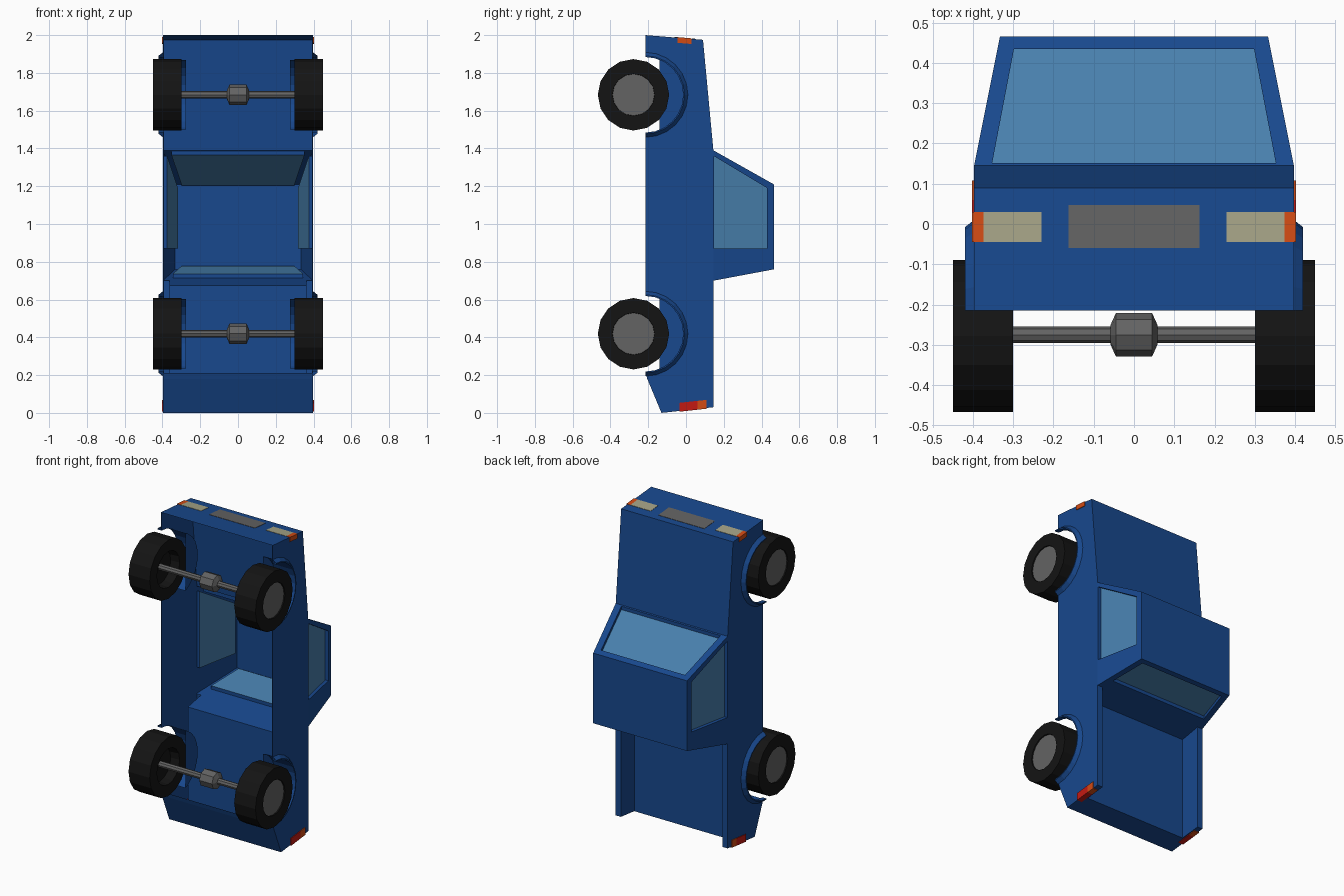
import bpy, bmesh
from math import sin, cos, pi
from mathutils import Vector

if "Cube" in bpy.data.objects:
    bpy.data.objects.remove(bpy.data.objects["Cube"])


def material(name, r, g, b):
    m = bpy.data.materials.new(name)
    m.diffuse_color = (r, g, b, 1)
    m.use_nodes = True
    m.node_tree.nodes["Principled BSDF"].inputs["Base Color"].default_value = m.diffuse_color
    return m


BLUE = material("blue_paint", 0.009, 0.065, 0.27)
GLASS = material("glass", 0.065, 0.215, 0.42)
BLACK = material("rubber", 0.007, 0.007, 0.007)
GREY = material("dark_metal", 0.125, 0.125, 0.125)
CREAM = material("headlight_lens", 0.38, 0.37, 0.24)
ORANGE = material("orange_lens", 0.65, 0.07, 0.007)
RED = material("red_lens", 0.55, 0.01, 0.006)

W, BED = 0.397, 0.36           # half widths of the body and the bed
FLOOR, SILL, ROOF = 0.01, 0.145, 0.465
REAR, FRONT = 0.419, 1.684     # axle positions along z


def make(name, bm, mat, mirror=False):
    me = bpy.data.meshes.new(name)
    bm.to_mesh(me)
    bm.free()
    ob = bpy.data.objects.new(name, me)
    bpy.context.collection.objects.link(ob)
    me.materials.append(mat)
    if mirror:
        ob.modifiers.new("mirror", 'MIRROR').use_mirror_merge = False
    return ob


def prism(name, pts, x0, x1, mat, mirror=False):
    """Closed (y, z) outline extruded from x0 to x1."""
    bm = bmesh.new()
    face = bm.faces.new([bm.verts.new((x0, y, z)) for y, z in pts])
    new = bmesh.ops.extrude_face_region(bm, geom=[face])["geom"]
    bmesh.ops.translate(bm, vec=(x1 - x0, 0, 0),
                        verts=[v for v in new if isinstance(v, bmesh.types.BMVert)])
    bmesh.ops.recalc_face_normals(bm, faces=bm.faces)
    return make(name, bm, mat, mirror)


def ribbon(name, path, x0, x1, mat, mirror=False):
    """Open (y, z) path swept from x0 to x1."""
    bm = bmesh.new()
    rows = [[bm.verts.new((x, y, z)) for x in (x0, x1)] for y, z in path]
    for a, b in zip(rows, rows[1:]):
        bm.faces.new((a[0], a[1], b[1], b[0]))
    return make(name, bm, mat, mirror)


def lathe(name, profile, cy, cz, segs, mat, mirror=False, half=False, cut=None):
    """(x, radius) profile turned about an x-parallel axis; half = upper arch only."""
    bm = bmesh.new()
    rows = []
    for i in range(segs + 1):
        a = (pi if half else 2 * pi) * i / segs
        rows.append([bm.verts.new((x, cy + r * sin(a), cz - r * cos(a))) for x, r in profile])
    for a, b in zip(rows, rows[1:]):
        for j in range(len(profile) - 1):
            bm.faces.new((a[j], a[j + 1], b[j + 1], b[j]))
    bmesh.ops.remove_doubles(bm, verts=bm.verts, dist=1e-5)
    if cut is not None:
        bmesh.ops.bisect_plane(bm, geom=bm.verts[:] + bm.edges[:] + bm.faces[:],
                               plane_co=(0, cut, 0), plane_no=(0, -1, 0), clear_outer=True)
    bmesh.ops.recalc_face_normals(bm, faces=bm.faces)
    return make(name, bm, mat, mirror)


# Body sides with wheel arches cut into the lower edge
def arch(cz):
    return [(-0.215 + 0.2 * sin(pi * i / 12), cz - 0.2 * cos(pi * i / 12)) for i in range(13)]


outline = [(-0.215, 2.0), (0.09, 1.975), (SILL, 1.39), (SILL, 0.03), (-0.13, 0), (-0.205, 0.18)]
prism("body_side", outline + arch(REAR) + arch(FRONT), W - 0.004, W, BLUE, True)

# Nose and hood, then the hollow bed with its rails and the tail, as open panels
ribbon("nose_and_hood", outline[:3], -W, W, BLUE)
ribbon("bed_tub", [(SILL, 0.70), (FLOOR, 0.675), (FLOOR, 0.015)], -BED, BED, BLUE)
prism("bed_wall", [(FLOOR, 0.015), (SILL, 0.03), (SILL, 0.70), (FLOOR, 0.675)],
      BED, BED + 0.003, BLUE, True)
ribbon("bed_rail", [(SILL, 0.70), (SILL, 0.03), (FLOOR, 0.015)], BED, W, BLUE, True)
ribbon("tail", [(FLOOR, 0.015), (-0.13, 0), (-0.205, 0.18), (-0.215, 0.21)], -W, W, BLUE)


# Cab: four framed walls and a roof; each pane is set back straight along one axis
def cab_x(y):
    return W - 0.064 * (y - SILL) / (ROOF - SILL)


def screen(y, x, z0, z1):
    return Vector((x, y, z0 + (z1 - z0) * (y - SILL) / (ROOF - SILL)))


def screen_quad(z0, z1, low, high, xl, xh):
    return [screen(low, -xl, z0, z1), screen(low, xl, z0, z1),
            screen(high, xh, z0, z1), screen(high, -xh, z0, z1)]


def side_quad(s, pts):
    return [Vector((s * cab_x(y), y, z)) for y, z in pts]


side_out = [(SILL, 0.70), (SILL, 1.39), (ROOF, 1.21), (ROOF, 0.76)]
side_in = [(0.147, 0.87), (0.147, 1.36), (0.43, 1.19), (0.43, 0.87)]
top_x = cab_x(ROOF)
INSET = 0.022
walls = {
    "windshield": (screen_quad(1.39, 1.21, SILL, ROOF, W, top_x),
                   screen_quad(1.39, 1.21, 0.152, 0.435, 0.352, 0.298), (0, 0, -INSET)),
    "rear_window": (screen_quad(0.70, 0.76, SILL, ROOF, W, top_x),
                    screen_quad(0.70, 0.76, 0.22, 0.435, 0.345, 0.30), (0, 0, INSET)),
    "right_window": (side_quad(1, side_out), side_quad(1, side_in), (-INSET, 0, 0)),
    "left_window": (side_quad(-1, side_out), side_quad(-1, side_in), (INSET, 0, 0)),
}
cab = bmesh.new()
for name, (outer, inner, shift) in walls.items():
    back = [p + Vector(shift) for p in inner]
    for i in range(4):
        j = (i + 1) % 4
        cab.faces.new([cab.verts.new(p) for p in (outer[i], outer[j], inner[j], inner[i])])
        cab.faces.new([cab.verts.new(p) for p in (inner[i], inner[j], back[j], back[i])])
    pane = bmesh.new()
    pane.faces.new([pane.verts.new(p) for p in back])
    pane.normal_update()
    if next(iter(pane.faces)).normal.dot(Vector(shift)) > 0:
        bmesh.ops.reverse_faces(pane, faces=pane.faces)
    make(name, pane, GLASS)
roof = cab.faces.new([cab.verts.new((x, ROOF, z)) for x, z in
                      ((-top_x, 0.76), (-top_x, 1.21), (top_x, 1.21), (top_x, 0.76))])
bmesh.ops.remove_doubles(cab, verts=cab.verts, dist=1e-5)
bmesh.ops.recalc_face_normals(cab, faces=cab.faces)
if roof.normal.y < 0:
    bmesh.ops.reverse_faces(cab, faces=cab.faces)
make("cab", cab, BLUE)

# Wheels, axles, wheel wells and arch flares
for end, cz in (("rear", REAR), ("front", FRONT)):
    lathe(end + "_tire", [(0.36, 0.11), (0.30, 0.115), (0.30, 0.189), (0.45, 0.189),
                          (0.45, 0.112), (0.44, 0.11)], -0.278, cz, 16, BLACK, True)
    lathe(end + "_rim", [(0.443, 0.111), (0.443, 0)], -0.278, cz, 16, GREY, True)
    lathe(end + "_hub_back", [(0.36, 0.111), (0.36, 0)], -0.278, cz, 16, BLACK, True)
    lathe(end + "_axle", [(-0.36, 0.02), (0.36, 0.02)], -0.275, cz, 8, GREY)
    lathe(end + "_differential", [(-0.058, 0), (-0.058, 0.025), (-0.045, 0.054), (0.045, 0.054),
                                  (0.058, 0.025), (0.058, 0)], -0.275, cz, 8, GREY)
    lathe(end + "_wheel_well", [(W, 0.2), (0.275, 0.2), (0.275, 0)],
          -0.215, cz, 12, BLUE, True, half=True, cut=-0.14)
    lathe(end + "_flare", [(W, 0.225), (0.42, 0.207), (0.42, 0.2), (W, 0.2)],
          -0.215, cz, 12, BLUE, True, half=True)


# Lamps and grille, lying just proud of the nose and tail
def nose_z(y):
    return 2.003 - 0.025 * (y + 0.215) / 0.305


def tail_z(y):
    return 0.03 * (y + 0.13) / 0.275 - 0.004


def lamp(name, y0, y1, line, depth, x0, x1, mat, mirror=True):
    prism(name, [(y0, line(y0)), (y1, line(y1)), (y1, line(y1) + depth), (y0, line(y0) + depth)],
          x0, x1, mat, mirror)


lamp("headlight", -0.045, 0.03, nose_z, -0.002, 0.23, 0.374, CREAM)
lamp("front_indicator", -0.045, 0.03, nose_z, -0.002, 0.374, 0.402, ORANGE)
lamp("front_indicator_side", -0.045, 0.03, nose_z, -0.03, 0.395, 0.402, ORANGE)
lamp("grille", -0.06, 0.047, nose_z, -0.002, -0.163, 0.163, GREY, False)
lamp("tail_light", -0.035, 0.06, tail_z, 0.047, 0.367, 0.402, RED)
lamp("rear_indicator", 0.06, 0.108, tail_z, 0.047, 0.367, 0.402, ORANGE)
